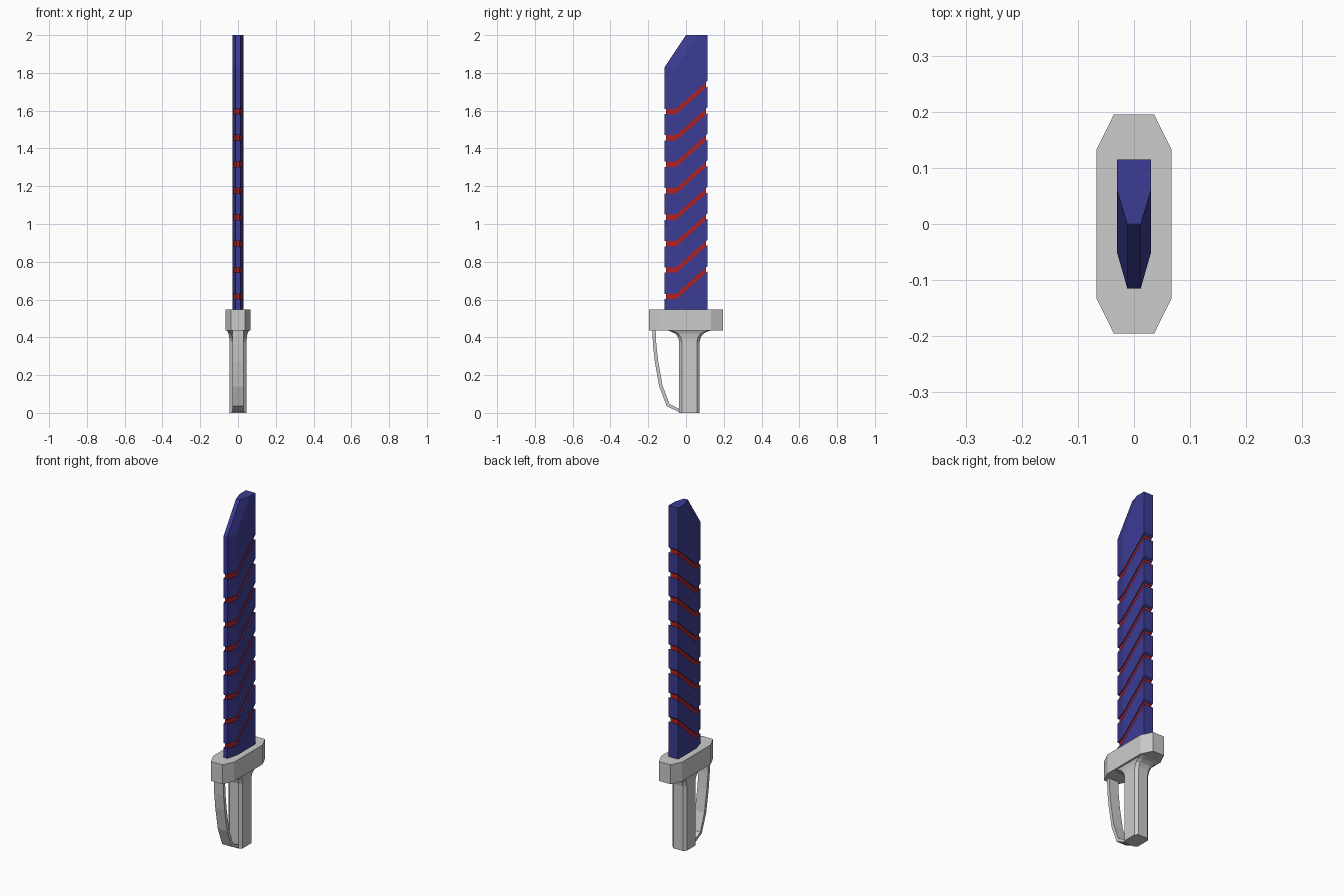
import bpy, bmesh
from math import radians

if "Cube" in bpy.data.objects:
    bpy.data.objects.remove(bpy.data.objects["Cube"])


def material(name, colour):
    m = bpy.data.materials.new(name)
    m.diffuse_color = colour
    m.use_nodes = True
    m.node_tree.nodes["Principled BSDF"].inputs["Base Color"].default_value = m.diffuse_color
    return m


BLUE = material("blade_blue", (0.045, 0.045, 0.30, 1))
RED = material("core_red", (0.45, 0.015, 0.015, 1))


def loft(name, halves, mat=None):
    """Skin a stack of rings; each ring is its +x half [(x, y, z)...], mirrored."""
    bm = bmesh.new()
    rings = []
    for half in halves:
        pts = list(half) + [(-x, y, z) for x, y, z in reversed(half)]
        rings.append([bm.verts.new(p) for p in pts])
    n = len(rings[0])
    for a, b in zip(rings, rings[1:]):
        for i in range(n):
            j = (i + 1) % n
            bm.faces.new((a[i], a[j], b[j], b[i]))
    for ring in (rings[0], rings[-1]):
        for i in range(n // 2 - 1):
            bm.faces.new((ring[i], ring[i + 1], ring[n - 2 - i], ring[n - 1 - i]))
    bmesh.ops.recalc_face_normals(bm, faces=bm.faces)
    bmesh.ops.dissolve_limit(bm, angle_limit=radians(0.5), verts=bm.verts, edges=bm.edges)
    mesh = bpy.data.meshes.new(name)
    bm.to_mesh(mesh)
    bm.free()
    if mat:
        mesh.materials.append(mat)
    obj = bpy.data.objects.new(name, mesh)
    bpy.context.collection.objects.link(obj)
    return obj


# Blade cross-section: cutting edge, shoulder of the bevel, spine
EDGE, SHOULDER, SPINE = (0.012, -0.115), (0.03, -0.052), (0.03, 0.115)
GAP, PITCH, FIRST, RISE, COUNT = 0.028, 0.14, 0.602, 0.148, 8


def blade_ring(z_edge, z_shoulder, z_spine):
    return [(*EDGE, z_edge), (*SHOULDER, z_shoulder), (*SPINE, z_spine)]


def slanted(z):
    return blade_ring(z, z, z + RISE)


# Blade segments separated by bent slots
bottom = blade_ring(0.54, 0.54, 0.54)
for i in range(COUNT):
    z = FIRST + i * PITCH
    loft(f"blade_segment_{i + 1}", [bottom, slanted(z)], BLUE)
    bottom = slanted(z + GAP)

# Clipped blade tip with the bevel following the slanted edge
loft("blade_tip", [
    bottom,
    blade_ring(1.828, 1.828, 1.85),
    [(0.012, 0.0, 2.0), (0.03, 0.06, 2.0), (0.03, 0.115, 2.0)],
], BLUE)

# Red core showing through the slots
loft("blade_core", [
    [(0.008, -0.107, z), (0.024, -0.052, z), (0.024, 0.106, z)] for z in (0.54, 1.78)
], RED)

# Octagonal crossguard
loft("crossguard", [
    [(0.036, -0.195, z), (0.067, -0.132, z), (0.067, 0.132, z), (0.036, 0.195, z)]
    for z in (0.435, 0.547)
])

# Chamfered grip flaring out under the crossguard
flare = [(0.0, 0, 0), (0.375, 0, 0), (0.400, 0.006, 0.002), (0.418, 0.018, 0.005),
         (0.429, 0.038, 0.009), (0.437, 0.064, 0.013)]
loft("grip", [
    [(0.030 + dx, -0.036 - dy, z), (0.045 + dx, -0.021 - dy, z),
     (0.045 + dx, 0.057 + dy, z), (0.030 + dx, 0.072 + dy, z)]
    for z, dy, dx in flare
])

# Knuckle guard strap: outer and inner (y, z) at each station
strap = [((-0.178, 0.440), (-0.161, 0.440)), ((-0.175, 0.360), (-0.157, 0.360)),
         ((-0.165, 0.270), (-0.147, 0.273)), ((-0.142, 0.140), (-0.125, 0.147)),
         ((-0.102, 0.036), (-0.088, 0.048)), ((-0.030, 0.001), (-0.030, 0.018))]
loft("knuckle_guard", [[(0.03, *outer), (0.03, *inner)] for outer, inner in strap])
